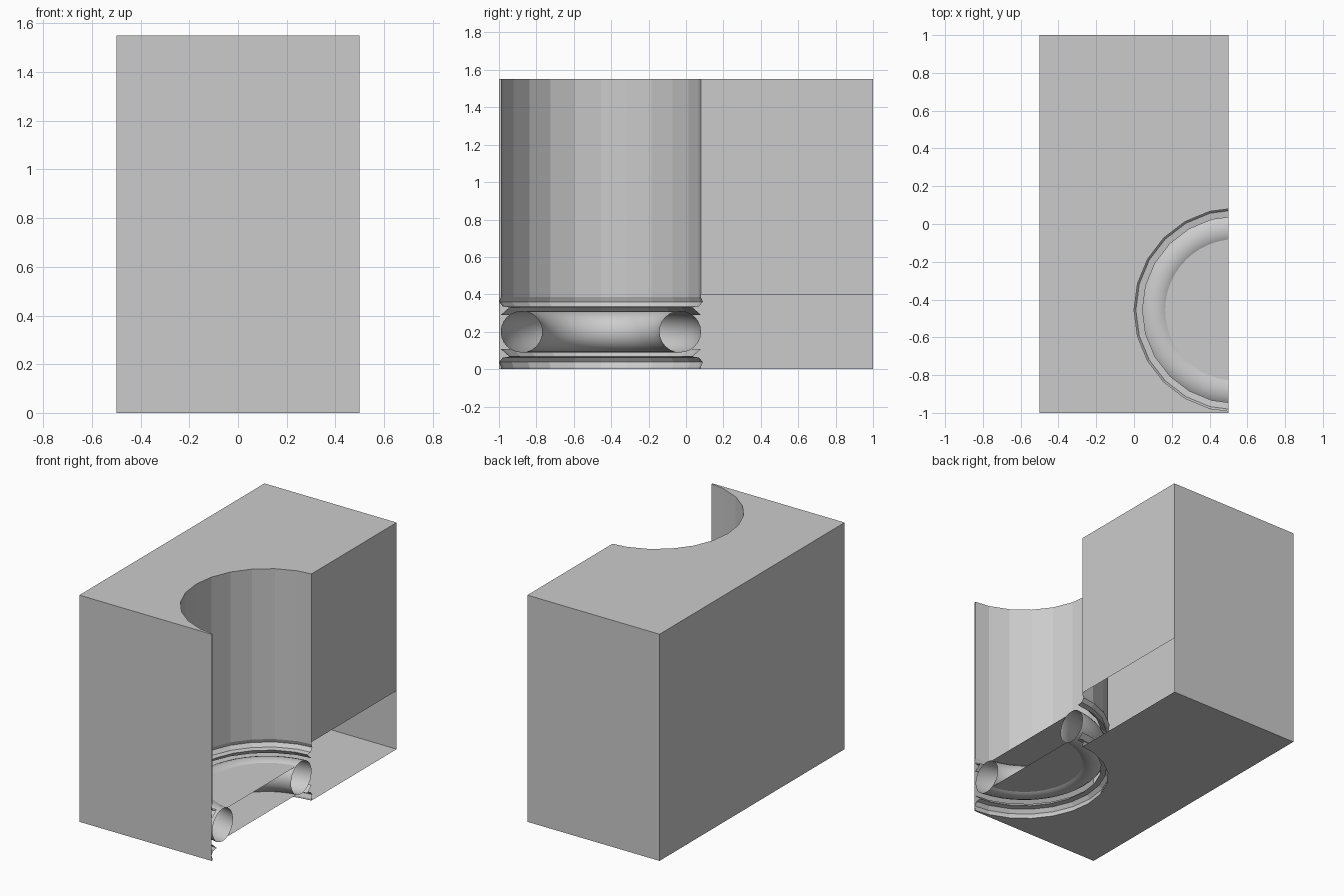
import bpy, bmesh
from math import cos, sin, pi, sqrt, radians

if "Cube" in bpy.data.objects:
    bpy.data.objects.remove(bpy.data.objects["Cube"])

CX, CY = 0.54, -0.455      # axis of the round recess
CUT = 0.5                  # plane that slices every round part
R, H, SIDES = 0.54, 1.55, 24


def finish(bm, name, smooth=False):
    mesh = bpy.data.meshes.new(name)
    bm.to_mesh(mesh)
    bm.free()
    ob = bpy.data.objects.new(name, mesh)
    bpy.context.collection.objects.link(ob)
    for p in mesh.polygons:
        p.use_smooth = smooth
    return ob


def slice_right(bm):
    geom = bm.verts[:] + bm.edges[:] + bm.faces[:]
    bmesh.ops.bisect_plane(bm, geom=geom, plane_co=(CUT, 0, 0),
                           plane_no=(1, 0, 0), clear_outer=True)


def lathe(name, profile, sides, closed=False, smooth=False):
    """Revolve (radius, z) points about the recess axis and slice at CUT."""
    bm = bmesh.new()
    rings = [[bm.verts.new((CX + r * cos(2 * pi * i / sides),
                            CY + r * sin(2 * pi * i / sides), z))
              for i in range(sides)] for r, z in profile]
    n = len(rings)
    for k in range(n if closed else n - 1):
        a, b = rings[k], rings[(k + 1) % n]
        for i in range(sides):
            j = (i + 1) % sides
            bm.faces.new((a[i], b[i], b[j], a[j]))
    slice_right(bm)
    return finish(bm, name, smooth)


def arc_points(r):
    """Polygon arc left of CUT, from its back end to its front end."""
    pts = [(CX + r * cos(2 * pi * i / SIDES), CY + r * sin(2 * pi * i / SIDES))
           for i in range(SIDES + 1)]
    out = []
    for (x0, y0), (x1, y1) in zip(pts, pts[1:]):
        if (x0 - CUT) * (x1 - CUT) < 0:
            t = (CUT - x0) / (x1 - x0)
            out.append((CUT, y0 + t * (y1 - y0)))
        if x1 < CUT:
            out.append((x1, y1))
    return out


# Block shell: notched top and floor, three full walls, raised right wall
bm = bmesh.new()


def face(points):
    bm.faces.new([bm.verts.new(p) for p in points])


arc = arc_points(R)
outline = [(CUT, -1), (-0.5, -1), (-0.5, 1), (CUT, 1)] + arc
for z in (0, H):
    face([(x, y, z) for x, y in outline])
corners = [(CUT, -1), (-0.5, -1), (-0.5, 1), (CUT, 1)]
for (x0, y0), (x1, y1) in zip(corners, corners[1:]):
    face([(x0, y0, 0), (x1, y1, 0), (x1, y1, H), (x0, y0, H)])
y_edge = arc[0][1]
face([(CUT, y_edge, 0.4), (CUT, 1, 0.4), (CUT, 1, H), (CUT, y_edge, H)])
bmesh.ops.remove_doubles(bm, verts=bm.verts[:], dist=0.0005)
finish(bm, "block_shell")

# Tall recess wall
lathe("recess_wall", [(R, H), (R, 0.4)], SIDES)

# Grooved rims above and below the ring, mirrored about its middle
rim = [(R, 0.4), (R, 0.385), (0.55, 0.36), (0.53, 0.335), (0.495, 0.33), (R, 0.29)]
lathe("upper_rim", rim, SIDES)
lathe("lower_rim", [(r, max(0, 0.397 - z)) for r, z in rim], SIDES)

# Hollow ring tube, open where it is sliced
MAJOR, MINOR, MID = 0.427, 0.111, 0.2
tube = [(MAJOR + MINOR * cos(2 * pi * k / 24), MID + MINOR * sin(2 * pi * k / 24))
        for k in range(24)]
lathe("ring_tube", tube, 48, closed=True, smooth=True)

# Flat plates closing the top and bottom of the ring
PLATE_R = 0.375
dz = sqrt(MINOR ** 2 - (MAJOR - PLATE_R) ** 2)
for name, z in (("upper_plate", MID + dz), ("lower_plate", MID - dz)):
    bm = bmesh.new()
    bm.faces.new([bm.verts.new((CX + PLATE_R * cos(2 * pi * i / 48),
                                CY + PLATE_R * sin(2 * pi * i / 48), z))
                  for i in range(48)])
    slice_right(bm)
    finish(bm, name)
